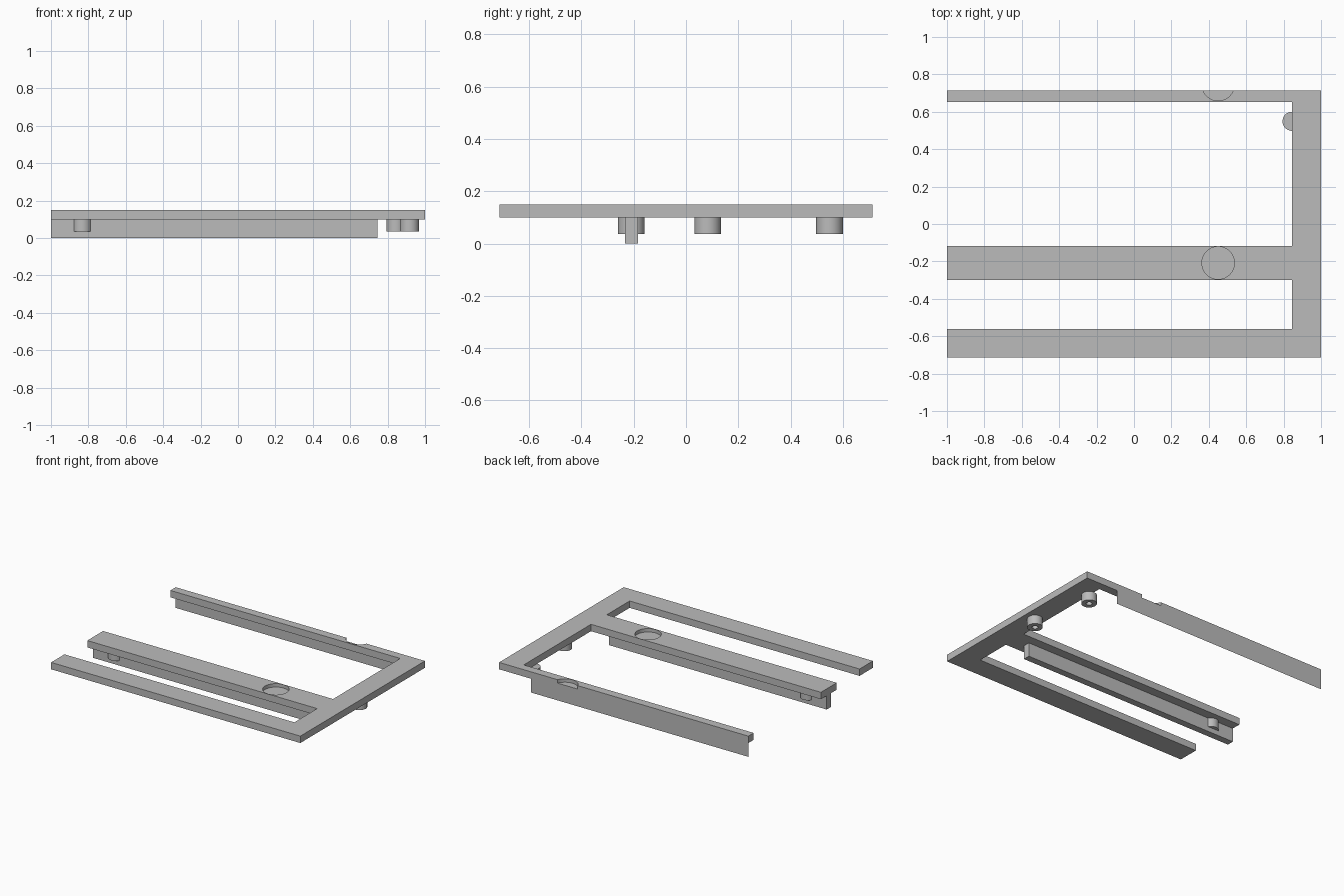
import bpy, bmesh, math
from mathutils import Vector

cube = bpy.data.objects.get("Cube")
if cube:
    bpy.data.objects.remove(cube, do_unlink=True)

grey = bpy.data.materials.new("plain grey")
grey.use_nodes = True
COLOUR = (0.5, 0.5, 0.5, 1)
grey.diffuse_color = COLOUR
grey.node_tree.nodes["Principled BSDF"].inputs["Base Color"].default_value = COLOUR

BACK, BOTTOM, TOP = 0.714, 0.10, 0.15
ARM_INNER = 0.845      # inner edge of the joining bar
RIB_END = 0.745
RIB_Y = -0.209


def finish(bm, name, smooth=False):
    bmesh.ops.recalc_face_normals(bm, faces=bm.faces)
    mesh = bpy.data.meshes.new(name)
    bm.to_mesh(mesh)
    bm.free()
    obj = bpy.data.objects.new(name, mesh)
    bpy.context.collection.objects.link(obj)
    mesh.materials.append(grey)
    if smooth:
        bpy.ops.object.select_all(action='DESELECT')
        obj.select_set(True)
        bpy.context.view_layer.objects.active = obj
        bpy.ops.object.shade_smooth_by_angle(angle=math.radians(30))
    return obj


def prism(name, outline, z0, z1):
    bm = bmesh.new()
    face = bm.faces.new([bm.verts.new((x, y, z0)) for x, y in outline])
    up = bmesh.ops.extrude_face_region(bm, geom=[face], use_keep_orig=True)
    verts = [v for v in up["geom"] if isinstance(v, bmesh.types.BMVert)]
    bmesh.ops.translate(bm, verts=verts, vec=(0, 0, z1 - z0))
    return finish(bm, name)


def lathe(name, profile, x, y, steps=48):
    bm = bmesh.new()
    verts = [bm.verts.new((x + r, y, z)) for r, z in profile]
    edges = [bm.edges.new(pair) for pair in zip(verts, verts[1:])]
    bmesh.ops.spin(bm, geom=verts + edges, cent=(x, y, 0), axis=(0, 0, 1),
                   angle=math.tau, steps=steps)
    bmesh.ops.remove_doubles(bm, verts=bm.verts, dist=1e-5)
    return finish(bm, name, smooth=True)


# Comb-shaped plate: three arms joined along one side
outline = [(1, -BACK), (1, BACK), (-1, BACK)]
for y, x in ((0.653, -1), (0.653, ARM_INNER), (-0.118, ARM_INNER), (-0.118, -1),
             (-0.299, -1), (-0.299, ARM_INNER), (-0.561, ARM_INNER), (-0.561, -1),
             (-BACK, -1)):
    outline.append((x, y))
plate = prism("comb_plate", outline, BOTTOM, TOP)

# Shallow round recesses, one whole and one running off the back edge
for i, y in enumerate((-0.208, 0.746)):
    cutter = lathe(f"recess_cutter_{i + 1}",
                   [(0, 0.125), (0.087, 0.125), (0.087, 0.2), (0, 0.2)], 0.45, y)
    cutter.hide_render = True
    cutter.hide_set(True)
    cut = plate.modifiers.new("recess", 'BOOLEAN')
    cut.operation = 'DIFFERENCE'
    cut.solver = 'EXACT'
    cut.object = cutter

# Apply the cuts and drop the cutters
bpy.context.view_layer.update()
cut_mesh = bpy.data.meshes.new_from_object(
    plate.evaluated_get(bpy.context.evaluated_depsgraph_get()))
plate.modifiers.clear()
plate.data = cut_mesh
for obj in [o for o in bpy.data.objects if o.name.startswith("recess_cutter")]:
    bpy.data.objects.remove(obj, do_unlink=True)
cut_mesh.materials.clear()
cut_mesh.materials.append(grey)
for poly in cut_mesh.polygons:
    poly.material_index = 0

# Rib under the middle arm
prism("middle_rib", [(-1, RIB_Y - 0.025), (RIB_END, RIB_Y - 0.025),
                     (RIB_END, RIB_Y + 0.025), (-1, RIB_Y + 0.025)], 0, BOTTOM)

# Thin skirt hanging from the back edge
bm = bmesh.new()
bm.faces.new([bm.verts.new(Vector((x, BACK, z)))
              for x, z in ((RIB_END, 0), (-1, 0), (-1, BOTTOM), (RIB_END, BOTTOM))])
finish(bm, "back_skirt")

# Round posts with blind screw holes
post = [(0, 0.1), (0.051, 0.1), (0.051, 0.036), (0.02, 0.036), (0.02, 0.08), (0, 0.08)]
for name, x, y in (("back_post", ARM_INNER, 0.549), ("side_post", 0.917, 0.083),
                   ("rib_post", -0.833, RIB_Y)):
    lathe(name, post, x, y)
